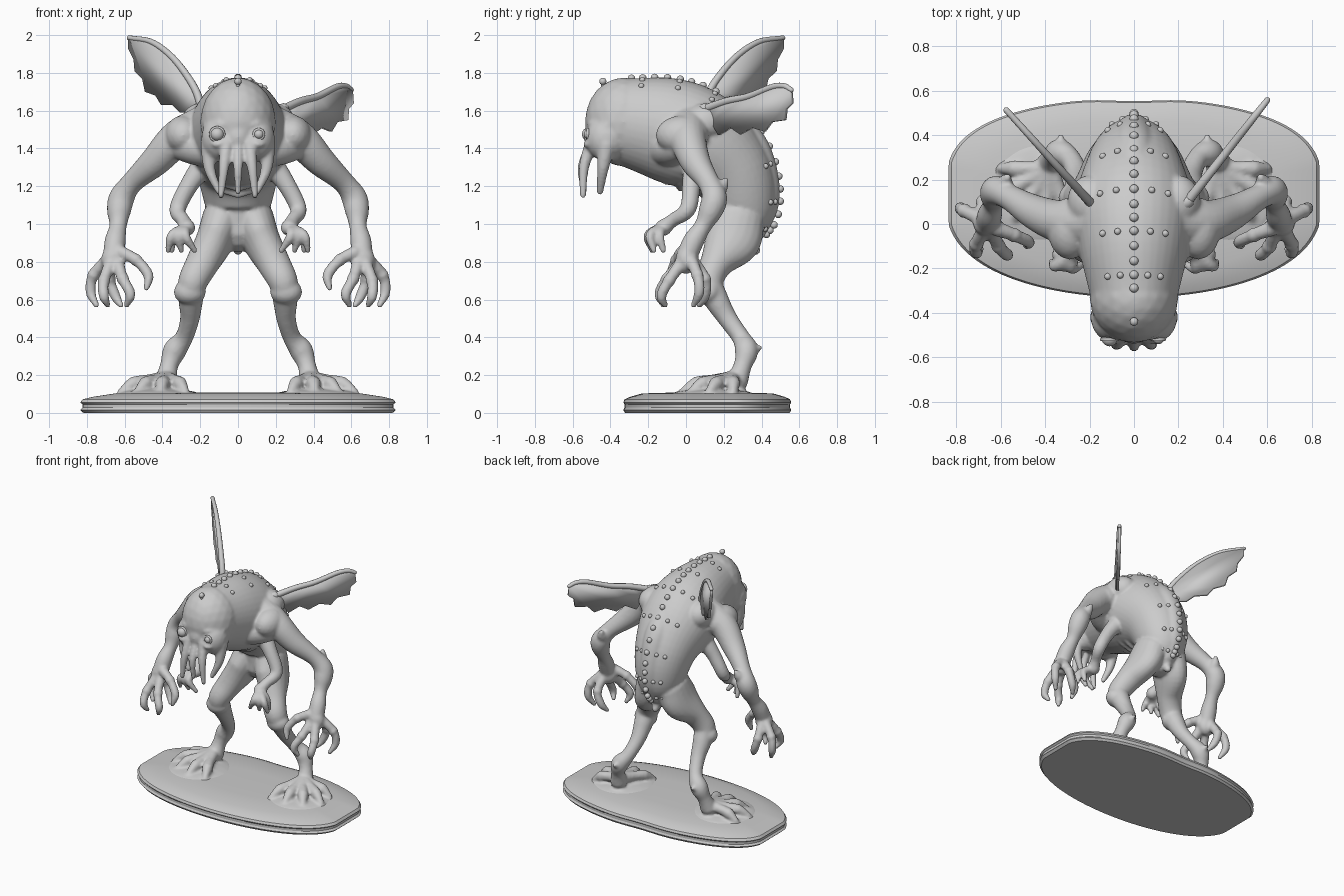
import bpy, bmesh, math
from mathutils import Vector, Matrix

cube = bpy.data.objects.get("Cube")
if cube:
    bpy.data.objects.remove(cube)

grey = bpy.data.materials.new("stone grey")
grey.use_nodes = True
colour = (0.6, 0.6, 0.6, 1)
grey.diffuse_color = colour
grey.node_tree.nodes["Principled BSDF"].inputs["Base Color"].default_value = colour


def finish(bm, name, angle=60):
    bmesh.ops.recalc_face_normals(bm, faces=bm.faces)
    mesh = bpy.data.meshes.new(name)
    bm.to_mesh(mesh)
    bm.free()
    mesh.materials.append(grey)
    obj = bpy.data.objects.new(name, mesh)
    bpy.context.collection.objects.link(obj)
    bpy.ops.object.select_all(action='DESELECT')
    obj.select_set(True)
    bpy.context.view_layer.objects.active = obj
    bpy.ops.object.shade_smooth_by_angle(angle=math.radians(angle))
    return obj


def frames(points, steps=6):
    """Smooth path through (x, y, z, side radius[, depth radius]) points."""
    p = [Vector(tuple(q) + (q[3],) * (5 - len(q))) for q in points]
    p = [p[0] * 2 - p[1]] + p + [p[-1] * 2 - p[-2]]
    path = []
    for i in range(1, len(p) - 2):
        a, b, c, d = p[i - 1:i + 3]
        for k in range(steps):
            t = k / steps
            path.append(b + (c - a) * (t / 2) + (a * 2 - b * 5 + c * 4 - d) * (t * t / 2)
                        + (b * 3 - a - c * 3 + d) * (t ** 3 / 2))
    path.append(p[-2])
    pos = [Vector(v[:3]) for v in path]
    out, side = [], None
    for i, v in enumerate(path):
        d = (pos[min(i + 1, len(pos) - 1)] - pos[max(i - 1, 0)]).normalized()
        if side is None:
            side = Vector((1, 0, 0)) if abs(d.x) < 0.8 else Vector((0, 1, 0))
        side = (side - d * side.dot(d)).normalized()
        out.append((pos[i], d, side, d.cross(side), max(v[3], 0.004), max(v[4], 0.004)))
    return out


def tube(bm, points, mirror=False, sides=20, steps=6):
    """Round-ended tapering limb."""
    path = frames(points, steps)

    def cap(f, sign):
        return [(f[0] + f[1] * sign * min(f[4:]) * math.sin(a), *f[1:4],
                 f[4] * math.cos(a), f[5] * math.cos(a)) for a in (0.5, 1.0, 1.4)]
    path = cap(path[0], -1)[::-1] + path + cap(path[-1], 1)
    for sx in ((1, -1) if mirror else (1,)):
        rings = []
        for c, d, s, n, rs, rn in path:
            ring = []
            for k in range(sides):
                a = math.tau * k / sides
                v = c + s * rs * math.cos(a) + n * rn * math.sin(a)
                ring.append(bm.verts.new((v.x * sx, v.y, v.z)))
            rings.append(ring)
        for r0, r1 in zip(rings, rings[1:]):
            for k in range(sides):
                j = (k + 1) % sides
                bm.faces.new((r0[k], r0[j], r1[j], r1[k]))
        bm.faces.new(rings[0])
        bm.faces.new(rings[-1])


def ball(bm, centre, radii, mirror=False):
    for sx in ((1, -1) if mirror else (1,)):
        m = Matrix.Translation((centre[0] * sx, *centre[1:])) @ Matrix.Diagonal((*radii, 1))
        bmesh.ops.create_icosphere(bm, subdivisions=3, radius=1, matrix=m)


# Hunched torso and hanging head
body = bmesh.new()
spine = [(0, -.33, 1.545, .195, .23), (0, -.1, 1.5, .25, .275), (0, .08, 1.43, .27, .27),
         (0, .24, 1.28, .22, .22), (0, .3, 1.1, .175, .18), (0, .28, .98, .13, .13)]
tube(body, spine, sides=40)
ball(body, (0, -.33, 1.54), (.2, .205, .235))
ball(body, (.1, -.42, 1.45), (.095, .11, .12), True)
ball(body, (0, -.44, 1.46), (.09, .1, .11))
tube(body, [(0, .31, .97, .07), (0, .34, .91, .045), (0, .37, .86, .025)])
# Narrow crest along the lower back
tube(body, [(0, .2, 1.57, .08), (0, .34, 1.42, .09), (0, .41, 1.25, .08),
            (0, .42, 1.1, .07), (0, .37, .97, .06)])

# Brow ridges, eye sockets, shoulder blades and belly folds
tube(body, [(.04, -.505, 1.51, .015), (.1, -.495, 1.53, .02), (.17, -.42, 1.52, .015)], True)
tube(body, [(.06, -.52, 1.44, .012), (.11, -.525, 1.42, .016), (.16, -.48, 1.44, .012)], True)
ball(body, (.2, .1, 1.54), (.1, .12, .1), True)
for k in range(4):
    y, z, w = -.17 + k * .07, 1.29 - k * .035, .2 - k * .015
    tube(body, [(w, y + .07, z + .1, .02), (w * .6, y + .01, z + .01, .022),
                (0, y, z - .03, .02)], True)

# Face tentacles
tube(body, [(0, -.5, 1.42, .03), (0, -.55, 1.3, .024), (0, -.54, 1.17, .016)])
tube(body, [(.06, -.5, 1.43, .036), (.075, -.54, 1.3, .027), (.09, -.545, 1.15, .016)], True)
tube(body, [(.15, -.42, 1.42, .05), (.15, -.44, 1.29, .03), (.1, -.455, 1.17, .018)], True)

# Long arms with heavy shoulders and elbow spurs
ball(body, (.29, -.02, 1.47), (.1, .14, .105), True)
tube(body, [(.18, .02, 1.5, .13), (.32, .01, 1.45, .1), (.44, .05, 1.33, .08),
            (.56, .12, 1.22, .058), (.615, .15, 1.14, .068), (.63, .13, 1.07, .064),
            (.635, .09, .99, .046), (.65, .04, .91, .056), (.66, 0, .82, .055)], True)
tube(body, [(.59, .15, 1.16, .05), (.58, .19, 1.2, .035), (.57, .21, 1.23, .018)], True)
tube(body, [(.1, -.12, 1.4, .1), (.22, -.08, 1.4, .09), (.34, .0, 1.41, .06)], True)

# Clawed hands
ball(body, (.66, 0, .81), (.065, .055, .075), True)
fingers = [[(.62, -.02, .85), (.54, -.05, .81), (.475, -.08, .73), (.485, -.1, .66)],
           [(.68, .02, .82), (.765, .06, .73), (.78, .07, .64), (.75, .04, .57)],
           [(.67, -.02, .8), (.71, -.09, .7), (.71, -.13, .62), (.69, -.11, .57)],
           [(.64, -.02, .8), (.61, -.1, .71), (.57, -.14, .63), (.59, -.12, .57)],
           [(.67, .03, .81), (.68, .1, .71), (.65, .1, .62), (.62, .07, .57)]]
for f in fingers:
    tube(body, [(*p, r) for p, r in zip(f, (.036, .029, .028, .016))], True, 12)
    ball(body, f[1], (.034, .034, .034), True)

# Small lower arms
tube(body, [(.17, .05, 1.32, .07), (.25, .03, 1.22, .05), (.32, .01, 1.08, .044),
            (.29, -.07, 1.02, .036), (.27, -.12, .98, .045)], True)
for x, y in ((.35, -.12), (.3, -.17), (.23, -.18), (.37, -.17)):
    tube(body, [(.27, -.12, .98, .03), ((x + .27) / 2 + .03, y - .02, .94, .026),
                (x, y, .86, .016)], True, 12)

# Bent legs with knee pads and hock spurs
tube(body, [(.08, .28, 1.03, .11, .14), (.125, .24, .91, .1, .15), (.19, .16, .79, .088),
            (.24, .12, .69, .078), (.25, .16, .6, .066), (.255, .22, .5, .052),
            (.285, .29, .4, .048), (.335, .32, .33, .062), (.365, .3, .25, .048),
            (.38, .27, .17, .06)], True)
ball(body, (.255, .12, .64), (.085, .07, .07), True)
tube(body, [(.33, .32, .34, .04), (.33, .37, .34, .025), (.33, .4, .35, .01)], True)

# Splayed feet and the ground swelling beneath them
ball(body, (.42, .14, .085), (.24, .24, .045), True)
for k in range(5):
    a = math.radians(-112 + k * 28)
    reach = .27 if k < 4 else .22
    toe = []
    for t, z, r in ((0, .18, .045), (.4, .17, .034), (.72, .155, .036), (1, .11, .022)):
        toe.append((.38 + math.cos(a) * reach * t, .25 + math.sin(a) * reach * t, z, r))
    tube(body, toe, True, 12)
    ball(body, toe[2][:3], (.038, .038, .038), True)

body = finish(body, "body")
remesh = body.modifiers.new("blend", 'REMESH')
remesh.mode = 'VOXEL'
remesh.voxel_size = .01
remesh.use_smooth_shade = True
soften = body.modifiers.new("soften", 'SMOOTH')
soften.factor = .5
soften.iterations = 5

# Uneven eyes with a raised rim
for name, x, r in (("right_eye", -.11, .036), ("left_eye", .11, .026)):
    bm = bmesh.new()
    ball(bm, (x, -.515, 1.475), (r, r, r))
    rim = [(x + math.cos(a) * r, -.52, 1.475 + math.sin(a) * r, .008)
           for a in [math.tau * k / 8 for k in range(9)]]
    tube(bm, rim, sides=8, steps=3)
    finish(bm, name)

# Low warts from the neck to the tail, and the brow stalk
bm = bmesh.new()
for i, (c, d, s, n, rs, rn) in enumerate(frames(spine, 4)):
    for a in ((-.6, -.3, 0, .3, .6) if i % 3 == 1 else (0,)):
        out = s * math.sin(a) * rs - n * math.cos(a) * rn
        o = out.normalized()
        p, size = c + out, .02 if a == 0 else .015
        if a == 0 and i > 10:
            p += o * .02
        ball(bm, p, (size, size, size))
tube(bm, [(0, -.42, 1.69, .014), (0, -.44, 1.735, .01)], sides=8)
ball(bm, (0, -.44, 1.755), (.019, .019, .019))
finish(bm, "back_warts")


# Tattered wings: a thick membrane with a leading spar
def wing(name, root, slope, outline, tips):
    def place(x, z):
        return Vector((x, root[1] + (x - root[0]) * slope, z))
    bm = bmesh.new()
    bm.faces.new([bm.verts.new(place(*p)) for p in outline])
    membrane = finish(bm, name + "_membrane", 30)
    solid = membrane.modifiers.new("thickness", 'SOLIDIFY')
    solid.thickness, solid.offset = .022, 0
    bm = bmesh.new()
    tube(bm, [(*place(*p), .022 - .01 * i / tips) for i, p in enumerate(outline[:tips])],
         sides=10)
    base = place(*outline[0])
    tube(bm, [(root[0] * .6, .03, base.z - .06, .05), (*base, .03)], sides=12)
    finish(bm, name + "_spar")


wing("right_wing", (-.2, .1), -1.1,
     [(-.19, 1.6), (-.22, 1.7), (-.28, 1.8), (-.36, 1.895), (-.46, 1.965), (-.575, 1.985),
      (-.575, 1.93), (-.545, 1.87), (-.54, 1.81), (-.5, 1.77), (-.485, 1.7),
      (-.43, 1.68), (-.4, 1.63), (-.34, 1.63), (-.3, 1.59)], 6)
wing("left_wing", (.24, .1), 1.27,
     [(.24, 1.61), (.33, 1.65), (.42, 1.675), (.52, 1.725), (.57, 1.73), (.6, 1.71),
      (.605, 1.64), (.58, 1.61), (.575, 1.55), (.52, 1.54), (.49, 1.49),
      (.44, 1.51), (.39, 1.475), (.35, 1.51), (.3, 1.47), (.27, 1.54)], 6)

# Oval display base, fuller at the back, with clipped ends and a grooved rim
bm = bmesh.new()
rings = []
for scale, z in ((.98, 0), (1, .015), (.985, .028), (.985, .045), (1, .055),
                 (.985, .072), (.92, .085), (.78, .103), (.4, .108)):
    ring = []
    for k in range(128):
        a = math.tau * k / 128
        x = max(-.835, min(.835, .85 * math.cos(a)))
        rear = math.sin(a) > 0
        dip = .015 * math.exp(-(x / .16) ** 2) if rear else 0
        y = .45 * math.copysign(abs(math.sin(a)) ** (.62 if rear else .78), math.sin(a)) - dip
        ring.append(bm.verts.new((x * scale, .118 + y * scale, z)))
    rings.append(ring)
for r0, r1 in zip(rings, rings[1:]):
    for k in range(128):
        j = (k + 1) % 128
        bm.faces.new((r0[k], r0[j], r1[j], r1[k]))
bm.faces.new(rings[0])
bm.faces.new(rings[-1])
finish(bm, "display_base", 25)
